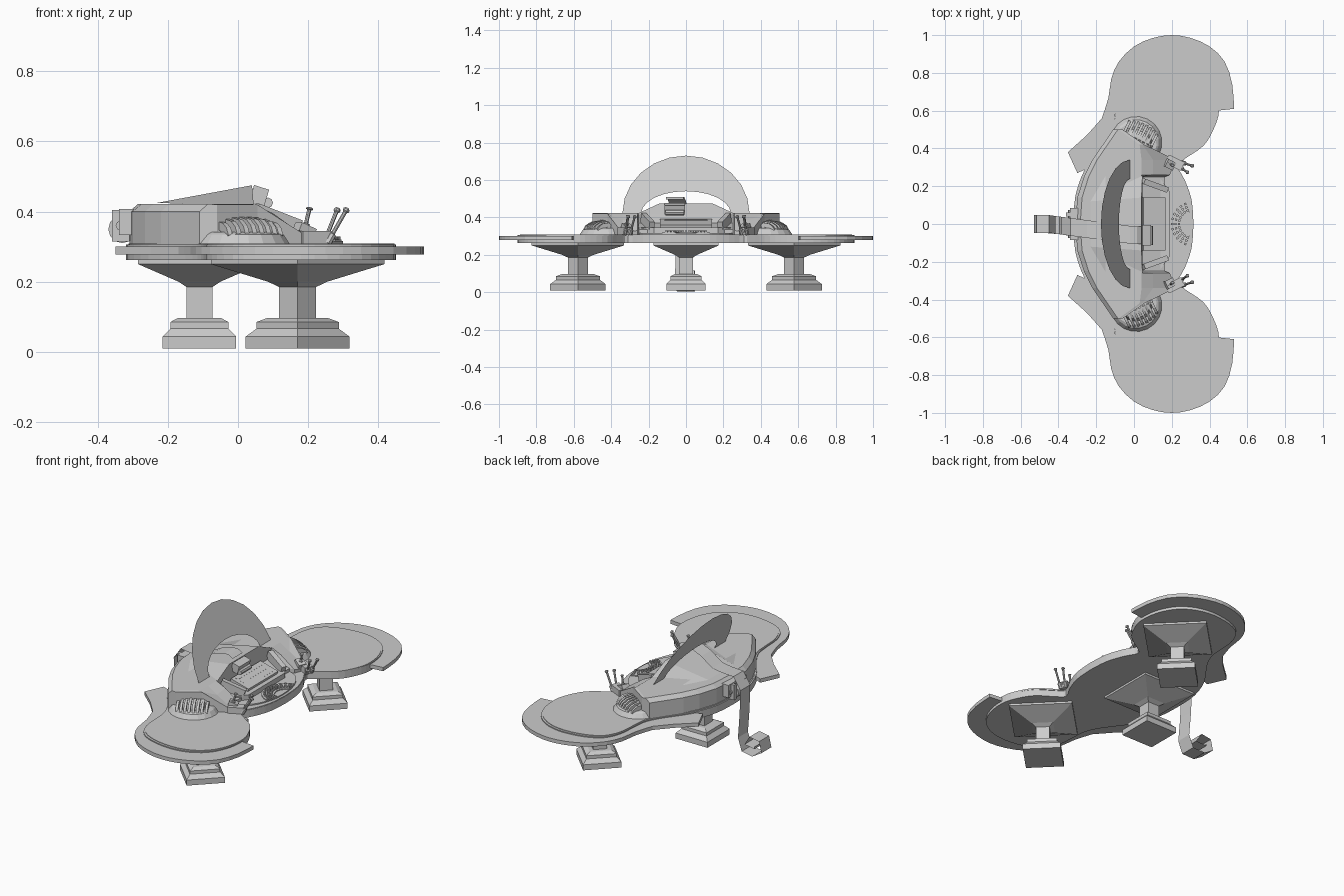
import bpy, bmesh
from math import sin, cos, pi, atan2, sqrt
from mathutils import Vector, Matrix

if "Cube" in bpy.data.objects:
    bpy.data.objects.remove(bpy.data.objects["Cube"])


def mesh(name, verts, faces, mirror=False, solid=True):
    me = bpy.data.meshes.new(name)
    me.from_pydata([tuple(v) for v in verts], [], faces)
    if solid:
        bm = bmesh.new()
        bm.from_mesh(me)
        bmesh.ops.recalc_face_normals(bm, faces=bm.faces)
        bm.to_mesh(me)
        bm.free()
    ob = bpy.data.objects.new(name, me)
    bpy.context.collection.objects.link(ob)
    if mirror:
        m = ob.modifiers.new("mirror", 'MIRROR')
        m.use_axis = (False, True, False)
    return ob


def loft(name, rings, mirror=False):
    n = len(rings[0])
    verts = [v for r in rings for v in r]
    faces = [(k*n+i, k*n+(i+1) % n, (k+1)*n+(i+1) % n, (k+1)*n+i)
             for k in range(len(rings)-1) for i in range(n)]
    faces += [tuple(range(n)), tuple((len(rings)-1)*n+i for i in range(n))]
    return mesh(name, verts, faces, mirror)


def prism(name, pts, z0, z1, mirror=False):
    return loft(name, [[(x, y, z) for x, y in pts] for z in (z0, z1)], mirror)


def smooth(p, n=3):
    # Catmull-Rom through an open list of points
    p = [Vector(q) for q in p]
    out = []
    for i in range(len(p)-1):
        a, b, c, d = p[max(i-1, 0)], p[i], p[i+1], p[min(i+2, len(p)-1)]
        for k in range(n):
            t = k/n
            out.append(0.5*(2*b+(c-a)*t+(2*a-5*b+4*c-d)*t*t+(3*b-a-3*c+d)*t**3))
    return out+[p[-1]]


def box(name, c, size, rot=(0, 0, 0), mirror=False):
    m = Matrix.Translation(c)
    for a, ax in zip(rot[::-1], 'ZYX'):
        m = m @ Matrix.Rotation(a, 4, ax)
    sx, sy, sz = (s/2 for s in size)
    return loft(name, [[m @ Vector((x*sx, y*sy, z*sz)) for x, y in
                ((-1, -1), (1, -1), (1, 1), (-1, 1))] for z in (-1, 1)], mirror)


def rod(name, a, b, radii, n=8, mirror=False):
    # radii: (fraction along the rod, radius)
    a, b = Vector(a), Vector(b)
    q = (b-a).to_track_quat('Z', 'Y')
    return loft(name, [[a+(b-a)*t+q @ Vector((r*cos(2*pi*i/n), r*sin(2*pi*i/n), 0))
                for i in range(n)] for t, r in radii], mirror)


# Table top: raised slab and the lower rim around each wing
rear = [(-.32, 0), (-.31, .15), (-.255, .3), (-.15, .45), (-.105, .54), (-.095, .63)]
wing = [(-.085, .74), (-.04, .83), (.05, .88), (.18, .9), (.29, .88), (.38, .82),
        (.435, .72), (.45, .6)]
front = [(.425, .51), (.37, .42), (.27, .35), (.23, .31), (.27, .23), (.305, .127), (.315, 0)]
half = smooth(rear+wing+front)
outline = half+[Vector((p.x, -p.y)) for p in half[-2:0:-1]]
prism("table_slab", outline, .262, .306)
inner = [Vector((p.x*.985+.003, p.y*.985)) for p in outline]
prism("table_inlay", inner, .30, .309)

outer = smooth([(-.17, .56), (-.135, .67), (-.12, .77), (-.08, .86), (0, .94), (.1, .985),
                (.2, 1.0), (.3, .985), (.4, .94), (.48, .86), (.52, .74), (.53, .61)], 2)
rim_inner = [(x-.01*(x > .2), y-.01) for x, y in (rear[2:]+wing)[::-1]]
rim_inner[0] = (.44, .6)
prism("table_rim", [(-.30, .27), (-.35, .38), (-.25, .47)]+outer+rim_inner, .278, .300, True)

# Pedestals: square stepped columns, wing pair turned by 45 degrees
profile = [(.105, .01), (.105, .043), (.083, .066), (.083, .085), (.06, .097), (.0375, .097),
           (.0375, .185), (.06, .2), (.175, .25), (.175, .266)]


def pedestal(name, x, y, turn, mirror):
    loft(name, [[(x+h*sqrt(2)*cos(turn+k*pi/2), y+h*sqrt(2)*sin(turn+k*pi/2), z)
                 for k in range(4)] for h, z in profile], mirror)


pedestal("centre_pedestal", -.11, 0, pi/4, False)
pedestal("wing_pedestals", .17, .578, 0, True)

# Console housing: cross-sections along y
# y, rear x, top edge x, step x, step z, front x, front z
st = [(0, -.31, .04, .045, .37, .165, .335), (.14, -.3, .04, .045, .37, .165, .335),
      (.25, -.265, .04, .045, .37, .165, .335), (.26, -.26, .04, .1, .395, .19, .33),
      (.34, -.22, .04, .1, .385, .22, .315), (.42, -.165, .03, .045, .42, .055, .42),
      (.5, -.11, -.08, -.07, .42, -.06, .42)]
full = [(-s[0],)+s[1:] for s in st[:0:-1]]+st
loft("console_housing", [[(r, y, .3), (r, y, .4), (r+.025, y, .422), (t, y, .422),
     (sx, y, sz), (fx, y, fz), (fx, y, .3)] for y, r, t, sx, sz, fx, fz in full])

# Hood wedge above the console
hv = [(-.23, -.12, .425), (-.23, .12, .425), (.04, .14, .475), (.04, -.14, .475),
      (-.1, -.34, .42), (-.1, .34, .42), (.045, .27, .415), (.045, -.27, .415)]
mesh("hood", hv, [(0, 1, 2, 3), (1, 5, 6, 2), (0, 3, 7, 4), (3, 2, 6, 7), (0, 4, 5, 1),
                  (4, 7, 6, 5)])

# Crescent screen: flat sheet leaning back
n = 12
sv = []
for i in range(n+1):
    a = pi*i/n
    for ry, rz in ((.34, .31), (.24, .12)):
        z = .42+rz*sin(a)
        sv.append((-.02-.5*(z-.42), ry*cos(a), z))
mesh("crescent_screen", sv, [(2*i, 2*i+1, 2*i+3, 2*i+2) for i in range(n)], solid=False)

# Paper strip: over the hood, down the back, curled on the floor
path = [(.04, .495), (.015, .51), (-.02, .51), (-.1, .485), (-.18, .44), (-.25, .435),
        (-.335, .438), (-.385, .37), (-.38, .23), (-.368, .085), (-.395, .012), (-.47, .004),
        (-.53, .04), (-.515, .105), (-.45, .115), (-.415, .06), (-.485, .052), (-.485, .066)]
pv = []
for i, (x, z) in enumerate(path):
    c = -.06+.06*min(1, max(0, -x/.45))
    pv += [(x, c-.047, z), (x, c+.047, z)]
mesh("paper_strip", pv, [(2*i, 2*i+1, 2*i+3, 2*i+2) for i in range(len(path)-1)], solid=False)
box("printer", (.06, -.06, .445), (.045, .11, .05), (0, .3, 0))
rod("printer_roller", (.085, -.11, .425), (.085, -.01, .425), [(0, .015), (1, .015)])

# Central control panel and its frame
box("control_panel", (.105, 0, .362), (.12, .28, .03), (0, .27, 0))
for i in range(3):
    box("panel_bar", (.07+.035*i, 0, .381-.01*i), (.018, .23, .014), (0, .27, 0))
box("panel_cheek", (.11, .205, .375), (.14, .03, .05), (0, .35, -.35), True)
prism("front_lip", [(.14, -.24), (.19, -.17), (.19, .17), (.14, .24)], .3, .345)

# Curved front desk with a fan of keys
desk = [(.16+.14*sin(pi*i/16), -.25*cos(pi*i/16)) for i in range(17)]
prism("front_desk", desk, .305, .316)
fan = [(.31-r*cos(a), r*sin(a)*1.05) for r, s in ((.125, 1), (.055, -1))
       for a in [s*(-1.3+2.6*i/12) for i in range(13)]]
prism("key_bed", fan, .312, .321)
for r in (.072, .09, .108):
    for i in range(11):
        a = -1.2+.24*i
        box("key", (.31-r*cos(a), r*sin(a)*1.05, .323), (.012, .012, .012), (0, 0, -a))

# Lever clusters
box("lever_block", (.215, .325, .325), (.09, .05, .04), (0, 0, -.45), True)
box("lever_step", (.19, .315, .348), (.05, .045, .025), (0, .4, -.45), True)
for a, b in (((.255, .325, .31), (.312, .307, .41)), ((.245, .3, .31), (.285, .272, .41)),
             ((.19, .32, .35), (.205, .31, .412))):
    rod("lever", a, b, [(0, .012), (.25, .012), (.28, .006), (.88, .006), (.91, .010),
                        (.96, .010), (1, .006)], 8, True)

# Ribbed side vents against the slanted ends
ang = atan2(-.16, .32)
u, w = Vector((cos(ang), sin(ang), 0)), Vector((-sin(ang), cos(ang), 0))
vc = Vector((.02, .45, 0))


def vent_ring(a, b, z):
    return [vc+u*a*cos(pi*i/10)+w*(b*sin(pi*i/10)-.02)+Vector((0, 0, z)) for i in range(11)]


loft("vent_base", [vent_ring(.14, .14, .305), vent_ring(.12, .12, .335),
                   vent_ring(.11, .10, .342)], True)
loft("vent_core", [vent_ring(.09, .085, .335), vent_ring(.08, .065, .365),
                   vent_ring(.06, .03, .378)], True)
for i in range(8):
    s = (i-3.5)/4
    h = sqrt(1-.55*s*s)
    arc = [(.0, .385), (.045, .378), (.075, .36), (.09, .335)]
    loft("vent_rib", [[vc+u*(.092*s+d)+w*(o*h+e)+Vector((0, 0, .33+(z-.33)*h-(.02 if e < 0 else 0)))
         for d, e in ((-.007, -.02), (.007, -.02), (.007, 0), (-.007, 0))] for o, z in arc], True)

# Paper spool and bracket at the back
box("spool_bracket", (-.315, 0, .37), (.05, .17, .075))
box("spool_arm", (-.335, .05, .36), (.05, .02, .09), mirror=True)
rod("paper_spool", (-.33, -.035, .35), (-.33, .035, .35), [(0, .04), (1, .04)], 12)
rod("spool_axle", (-.335, -.075, .36), (-.335, .075, .36), [(0, .014), (1, .014)])
